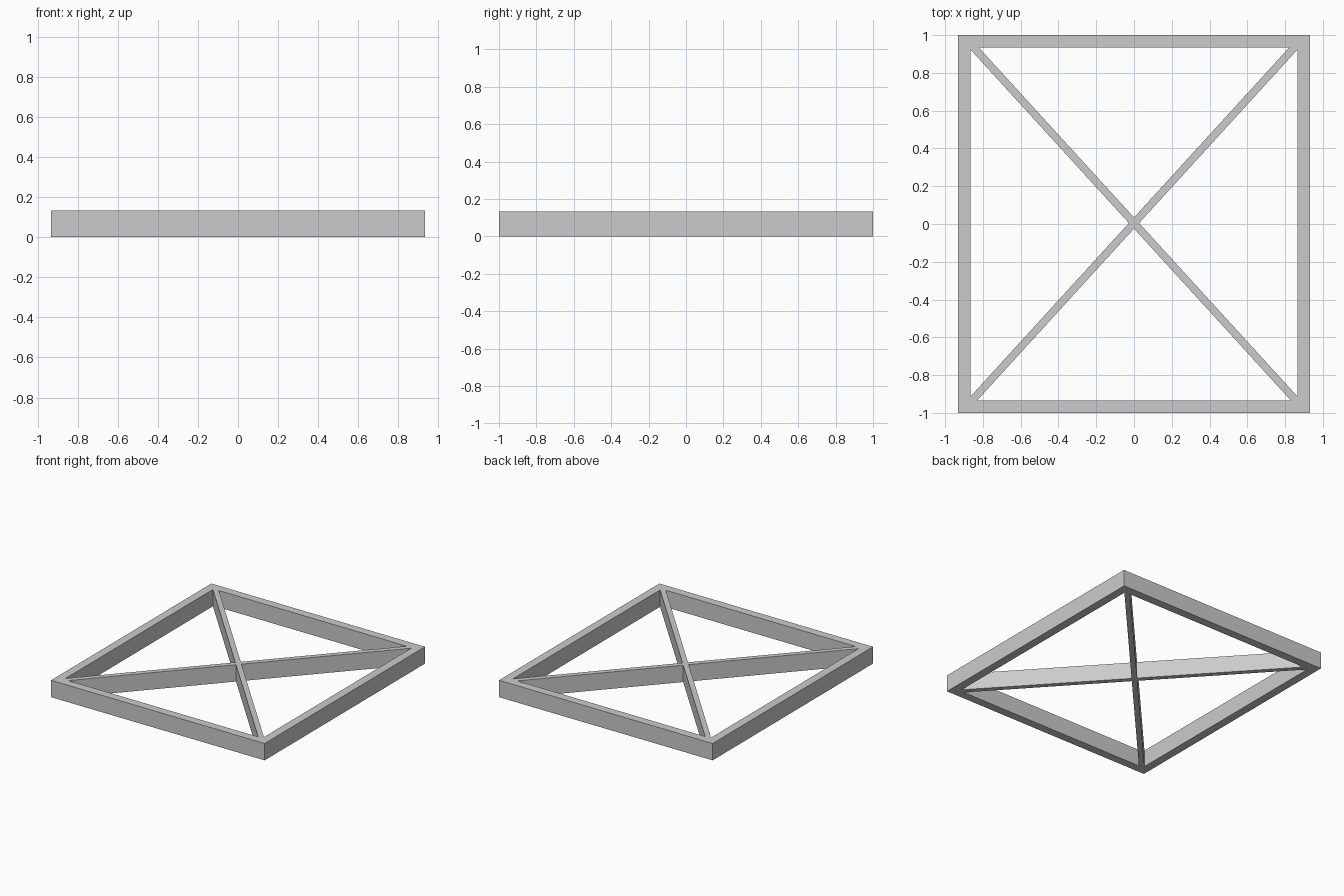
import bpy, bmesh, math

if "Cube" in bpy.data.objects:
    bpy.data.objects.remove(bpy.data.objects["Cube"])

X, Y, T, H = 0.933, 1.0, 0.0667, 0.133   # half sizes, rail width, height


def make_object(name, bm):
    bmesh.ops.recalc_face_normals(bm, faces=bm.faces)
    mesh = bpy.data.meshes.new(name)
    bm.to_mesh(mesh)
    bm.free()
    obj = bpy.data.objects.new(name, mesh)
    bpy.context.collection.objects.link(obj)
    return obj


# Outer frame: mitred rectangular ring
bm = bmesh.new()
rings = []
for inset, z in ((0, 0), (0, H), (T, H), (T, 0)):
    x, y = X - inset, Y - inset
    rings.append([bm.verts.new((sx * x, sy * y, z))
                  for sx, sy in ((-1, -1), (1, -1), (1, 1), (-1, 1))])
for r in range(4):
    a, b = rings[r], rings[(r + 1) % 4]
    for i in range(4):
        j = (i + 1) % 4
        bm.faces.new((a[i], a[j], b[j], b[i]))
make_object("outer_frame", bm)

# Diagonal braces, tucked into the frame corners
for name, side in (("brace_right", 1), ("brace_left", -1)):
    bm = bmesh.new()
    bmesh.ops.create_cube(bm, size=1)
    bmesh.ops.scale(bm, vec=(2.57, 0.04, H), verts=bm.verts)
    brace = make_object(name, bm)
    brace.location = (0, 0.005, H / 2)
    brace.rotation_euler.z = side * math.radians(47.6)
